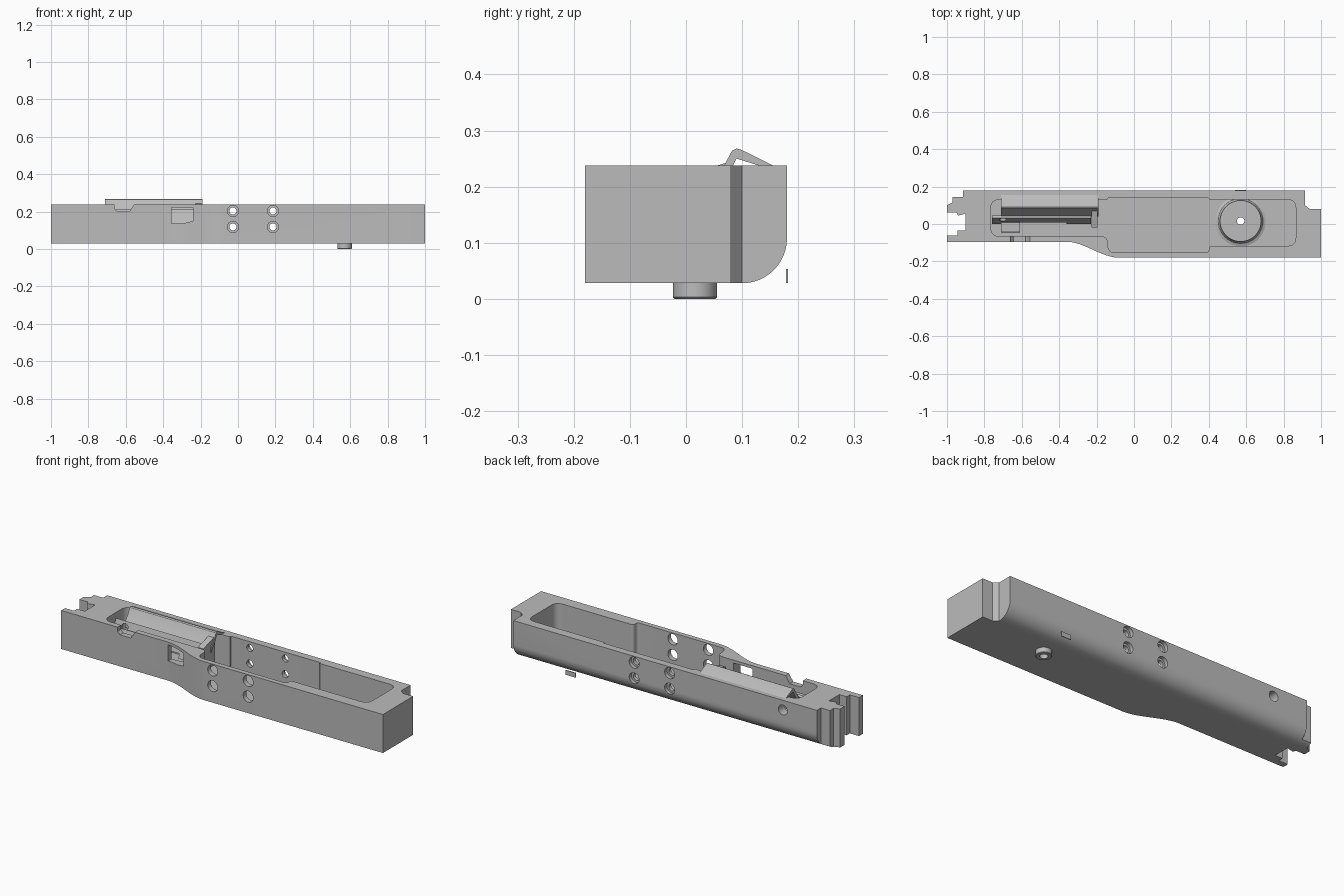
import bpy, bmesh, math
from mathutils import Vector

if "Cube" in bpy.data.objects:
    bpy.data.objects.remove(bpy.data.objects["Cube"])

metal = bpy.data.materials.new("machined_grey")
metal.use_nodes = True
GREY = (0.5, 0.5, 0.5, 1)
metal.diffuse_color = GREY
metal.node_tree.nodes["Principled BSDF"].inputs["Base Color"].default_value = GREY

TOP, BASE, FLOOR = 0.238, 0.028, 0.06


def finish(name, bm):
    bmesh.ops.recalc_face_normals(bm, faces=bm.faces)
    mesh = bpy.data.meshes.new(name)
    bm.to_mesh(mesh)
    bm.free()
    mesh.materials.append(metal)
    ob = bpy.data.objects.new(name, mesh)
    bpy.context.collection.objects.link(ob)
    return ob


def prism(name, pts, axis, lo, hi):
    """Extrude a closed 2D outline along x, y or z."""
    place = {"x": lambda a, b, t: (t, a, b),
             "y": lambda a, b, t: (a, t, b),
             "z": lambda a, b, t: (a, b, t)}[axis]
    bm = bmesh.new()
    rings = [[bm.verts.new(place(a, b, t)) for a, b in pts] for t in (lo, hi)]
    bm.faces.new(rings[0])
    bm.faces.new(rings[1])
    n = len(pts)
    for i in range(n):
        j = (i + 1) % n
        bm.faces.new((rings[0][i], rings[0][j], rings[1][j], rings[1][i]))
    return finish(name, bm)


def rect(a0, a1, b0, b1):
    return [(a0, b0), (a1, b0), (a1, b1), (a0, b1)]


def rounded(pts, r, steps=6):
    """Soften every corner of an outline."""
    out = []
    for i, p in enumerate(pts):
        p = Vector(p)
        a = Vector(pts[i - 1]) - p
        b = Vector(pts[(i + 1) % len(pts)]) - p
        d = min(r, a.length * 0.45, b.length * 0.45)
        a, b = a.normalized() * d, b.normalized() * d
        for k in range(steps + 1):
            t = k / steps
            out.append(tuple(p + a * (1 - t) ** 2 + b * t ** 2))
    return out


def circle(x, z, r, n=24):
    return [(x + r * math.cos(math.tau * i / n), z + r * math.sin(math.tau * i / n))
            for i in range(n)]


def lathe(name, profile, x, y, n=40):
    """Turn a closed (radius, z) profile about a vertical axis."""
    bm = bmesh.new()
    rings = []
    for k in range(n):
        c, s = math.cos(math.tau * k / n), math.sin(math.tau * k / n)
        rings.append([bm.verts.new((x + r * c, y + r * s, z)) for r, z in profile])
    m = len(profile)
    for k in range(n):
        a, b = rings[k], rings[(k + 1) % n]
        for i in range(m):
            j = (i + 1) % m
            bm.faces.new((a[i], a[j], b[j], b[i]))
    return finish(name, bm)


def boolean(ob, tool, operation="DIFFERENCE"):
    mod = ob.modifiers.new(tool.name, "BOOLEAN")
    mod.object, mod.operation, mod.solver = tool, operation, "EXACT"
    bpy.context.view_layer.objects.active = ob
    bpy.ops.object.modifier_apply(modifier=mod.name)
    bpy.data.objects.remove(tool)


def smooth(ob):
    bpy.ops.object.select_all(action="DESELECT")
    ob.select_set(True)
    bpy.context.view_layer.objects.active = ob
    bpy.ops.object.shade_smooth_by_angle(angle=math.radians(30))


# Body outline: stepped ends, slotted right-hand end and a swept front side
left_end = [(-0.915, 0.18), (-0.915, 0.145), (-0.97, 0.145), (-0.97, 0.115),
            (-1, 0.10), (-1, 0.062), (-0.95, 0.062), (-0.94, 0.045),
            (-0.9, 0.055), (-0.9, -0.035), (-0.945, -0.035), (-0.945, -0.062),
            (-1, -0.062), (-1, -0.095)]
sweep = []
for k in range(17):
    t = k / 16
    sweep.append((-0.36 + 0.28 * t, -0.095 - 0.085 * t * t * (3 - 2 * t)))
right_end = [(1, -0.18), (1, 0.08), (0.94, 0.08), (0.915, 0.1), (0.915, 0.18)]
body = prism("body", left_end + sweep + right_end, "z", BASE, TOP)

# Large round along the lower rear edge
R = 0.08
arc = [(0.18 - R + R * math.sin(a), BASE + R - R * math.cos(a))
       for a in [math.pi / 2 * k / 12 for k in range(13)]]
section = [(-0.3, BASE)] + arc + [(0.18, 0.3), (-0.3, 0.3)]
boolean(body, prism("edge_tool", section, "x", -1.1, 1.1), "INTERSECT")

# Stepped pocket open at the top
pocket = [(-0.765, -0.065), (-0.14, -0.065), (-0.14, -0.153), (0.4, -0.153),
          (0.4, -0.117), (0.865, -0.117), (0.865, 0.13), (0.4, 0.13),
          (0.4, 0.14), (-0.14, 0.14), (-0.14, 0.13), (-0.765, 0.13)]
boolean(body, prism("pocket_tool", rounded(pocket, 0.045), "z", FLOOR, 0.4))

# Cross holes, counterbored at the back
for x in (-0.027, 0.187):
    for z in (0.118, 0.203):
        boolean(body, prism("front_hole_tool", circle(x, z, 0.03), "y", -0.3, 0))
        boolean(body, prism("rear_hole_tool", circle(x, z, 0.019), "y", 0, 0.3))
        boolean(body, prism("counterbore_tool", circle(x, z, 0.03), "y", 0.16, 0.3))
boolean(body, prism("pivot_hole_tool", circle(-0.71, 0.185, 0.027), "y", 0.1, 0.3))

# Front window, top notch and vertical screw hole
window = [(-0.355, 0.135), (-0.29, 0.137), (-0.24, 0.15), (-0.24, 0.222), (-0.355, 0.222)]
boolean(body, prism("window_tool", window, "y", -0.2, -0.04))
notch = [(-0.66, 0.215), (-0.645, 0.2), (-0.58, 0.2), (-0.555, 0.238),
         (-0.555, 0.3), (-0.66, 0.3)]
boolean(body, prism("notch_tool", notch, "y", -0.2, -0.04))
BX, BY = 0.57, 0.016
boolean(body, prism("screw_hole_tool",
                    [(a + BX, b + BY) for a, b in circle(0, 0, 0.02)], "z", -0.1, 0.2))
smooth(body)

# Raised seat with a flared foot, and the stub below the body
smooth(lathe("inner_seat", [(0.02, 0.05), (0.135, 0.05), (0.135, 0.06), (0.12, 0.066),
                            (0.112, 0.078), (0.11, 0.1), (0.02, 0.1)], BX, BY))
smooth(lathe("lower_stub", [(0.02, 0), (0.036, 0), (0.039, 0.003), (0.039, 0.05),
                            (0.02, 0.05)], BX, BY))

# Ridged cover along the rear of the narrow pocket
cover = [(0.155, 0.23), (0.155, 0.238), (0.098, 0.266), (0.09, 0.268), (0.082, 0.264),
         (0.068, 0.238), (0.04, 0.2), (0.04, 0.17), (0.075, 0.22), (0.09, 0.25)]
smooth(prism("ridged_cover", cover, "x", -0.71, -0.19))

# Inclined slide plate with a pivot bore and a hooked end
slide = prism("slide_plate", [(0, 0.11), (0.012, 0.11), (0.045, 0.205), (0.033, 0.212)],
              "x", -0.76, -0.23)
boolean(slide, prism("bore_tool", circle(-0.7, 0.18, 0.02), "y", -0.1, 0.2))
boolean(slide, prism("relief_tool", rect(-0.66, -0.36, 0.05, 0.135), "y", -0.1, 0.2))
prism("slide_tab", rounded([(-0.045, 0.165), (0.01, 0.165), (0.01, 0.18), (-0.045, 0.18)],
                           0.01), "x", -0.71, -0.61)

# Stop plate closing the slide
prism("stop_plate", [(-0.02, 0.09), (0.08, 0.09), (0.08, 0.245), (-0.02, 0.215)],
      "x", -0.228, -0.195)

# Small rear tag
prism("rear_tag", rect(0.54, 0.6, 0.028, 0.053), "y", 0.178, 0.182)
